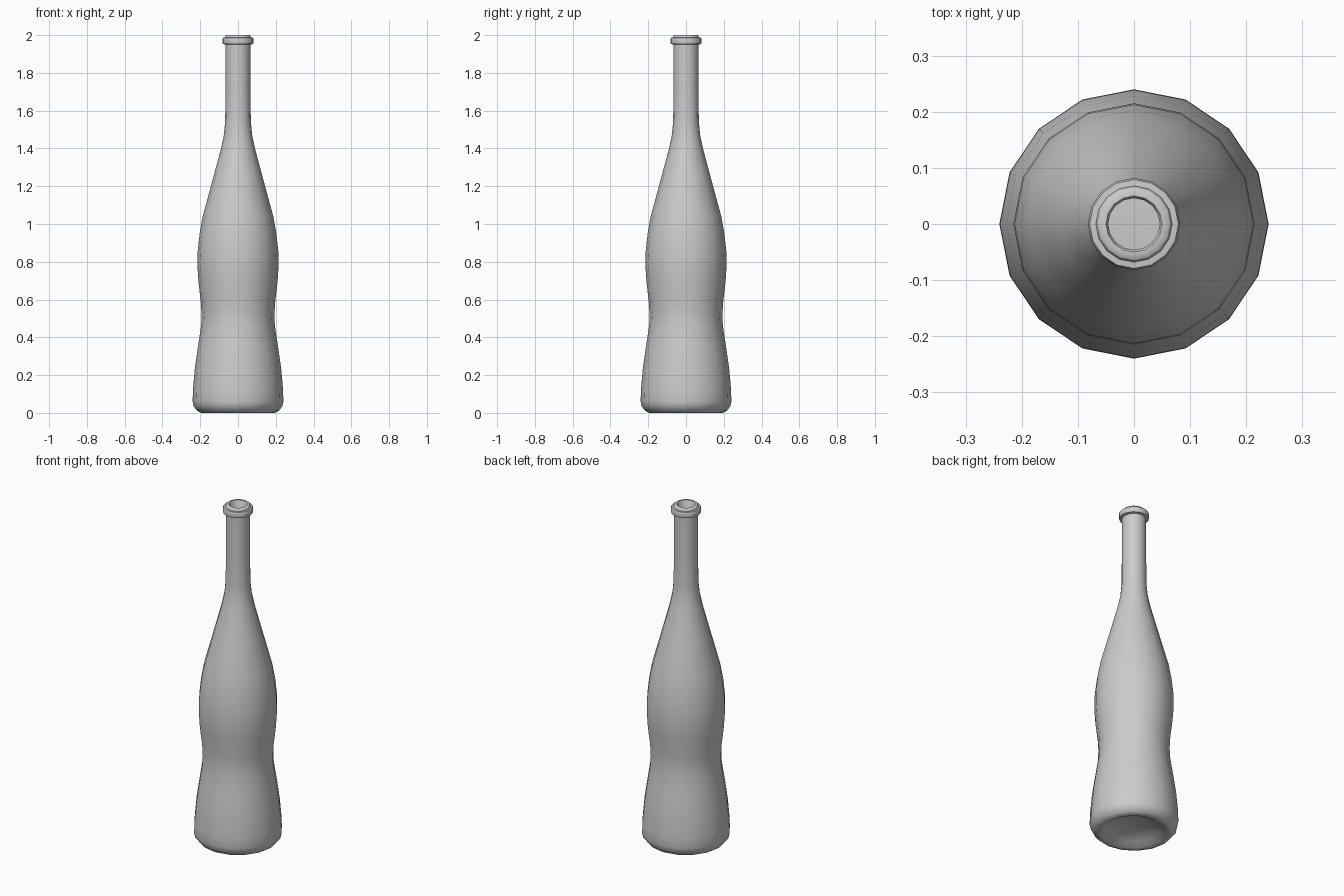
import bpy
import bmesh
from math import cos, sin, tau, radians

SIDES = 16

cube = bpy.data.objects.get("Cube")
if cube:
    bpy.data.objects.remove(cube, do_unlink=True)


def make_material(name, colour):
    mat = bpy.data.materials.new(name)
    mat.use_nodes = True
    mat.diffuse_color = colour
    mat.node_tree.nodes["Principled BSDF"].inputs["Base Color"].default_value = colour
    return mat


def lathe(name, profile, material):
    """Turn a (radius, height) profile about z, closing each end on the axis."""
    bm = bmesh.new()
    rings = []
    for radius, height in profile:
        if radius == 0:
            rings.append([bm.verts.new((0, 0, height))] * SIDES)
        else:
            rings.append([bm.verts.new((radius * cos(tau * i / SIDES),
                                        radius * sin(tau * i / SIDES), height))
                          for i in range(SIDES)])
    for lower, upper in zip(rings, rings[1:]):
        for i in range(SIDES):
            j = (i + 1) % SIDES
            corners = [lower[i], lower[j], upper[j], upper[i]]
            bm.faces.new(list(dict.fromkeys(corners)))
    bmesh.ops.recalc_face_normals(bm, faces=bm.faces)
    mesh = bpy.data.meshes.new(name)
    bm.to_mesh(mesh)
    bm.free()
    mesh.materials.append(material)
    obj = bpy.data.objects.new(name, mesh)
    bpy.context.collection.objects.link(obj)
    bpy.ops.object.select_all(action="DESELECT")
    obj.select_set(True)
    bpy.context.view_layer.objects.active = obj
    bpy.ops.object.shade_smooth_by_angle(angle=radians(50))
    return obj


# Hollow under the base, then the foot
base = [(0, .05), (.08, .045), (.14, .025), (.175, .004), (.195, 0),
        (.215, .01), (.235, .035), (.24, .06)]

# Outer wall: flared skirt, waist, belly, shoulder and neck
wall = [(.239, .12), (.228, .24), (.212, .35), (.195, .46), (.193, .52), (.196, .58),
        (.209, .69), (.215, .78), (.213, .86), (.203, .95), (.187, 1.04),
        (.13, 1.25), (.09, 1.4), (.075, 1.47), (.068, 1.54), (.066, 1.7), (.066, 1.95)]

# Raised collar and rounded mouth
lip = [(.08, 1.953), (.082, 1.96), (.082, 1.98), (.079, 1.986), (.068, 1.987),
       (.066, 1.997), (.063, 2), (.05, 2), (.046, 1.994)]

# Inner wall down to the inside floor
inside = [(.046, 1.5), (.06, 1.4), (.17, 1.02), (.195, .8), (.175, .52),
          (.218, .1), (.2, .06), (.08, .07), (0, .075)]

glass = make_material("light grey glass", (.6, .6, .6, 1))
lathe("bottle", base + wall + lip + inside, glass)
